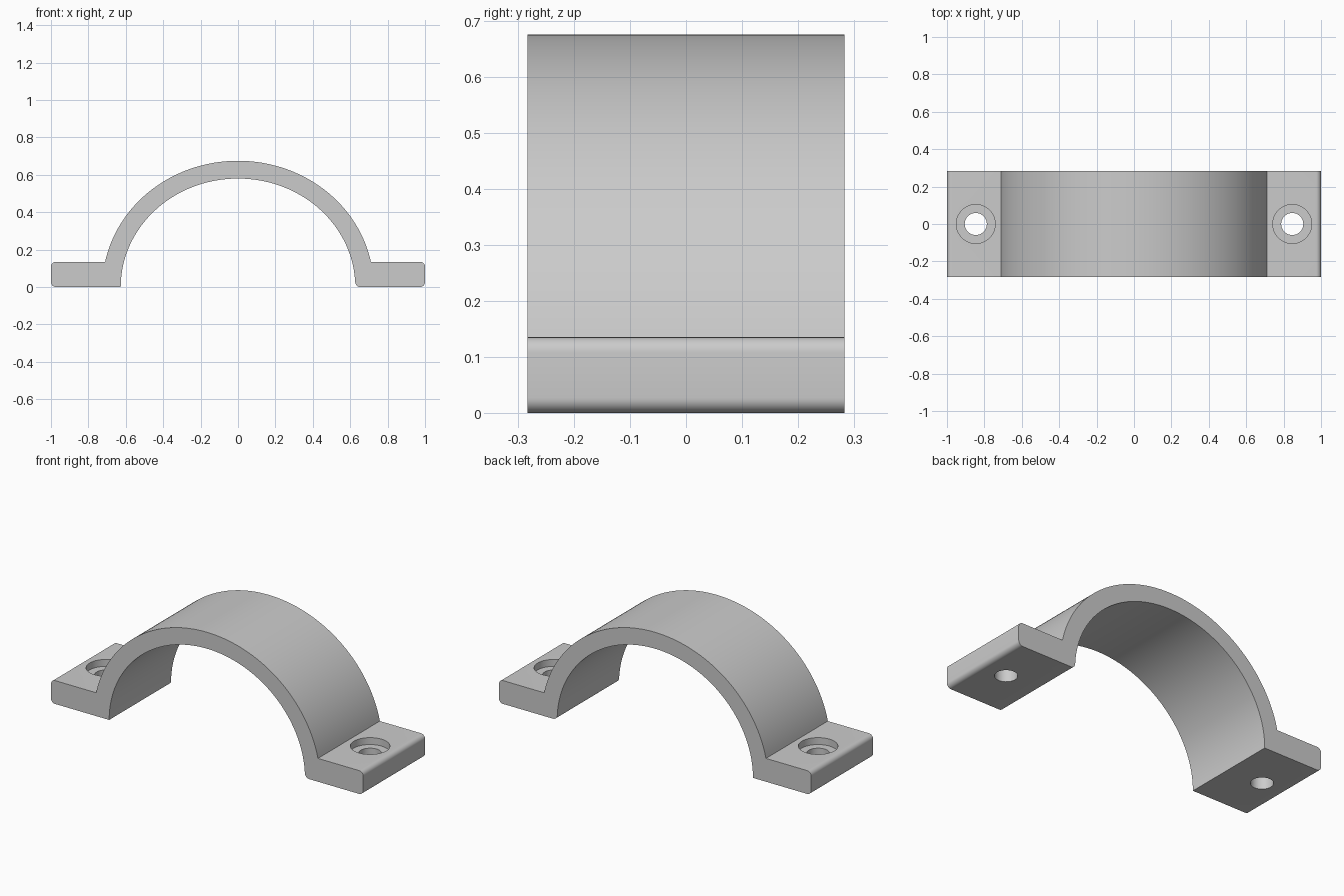
import bpy, bmesh
from math import sin, cos, pi, asin, radians

if "Cube" in bpy.data.objects:
    bpy.data.objects.remove(bpy.data.objects["Cube"], do_unlink=True)

HALF_DEPTH = 0.283
FOOT_H = 0.135
FILLET = 0.027
INNER_A, INNER_B = 0.627, 0.58
OUTER_A, OUTER_B = 0.725, 0.675
HOLE_X, HOLE_R = 0.846, 0.059
BORE_R, BORE_DEPTH = 0.104, 0.04

grey = bpy.data.materials.new("light grey")
grey.use_nodes = True
grey.diffuse_color = (0.6, 0.6, 0.6, 1)
grey.node_tree.nodes["Principled BSDF"].inputs["Base Color"].default_value = (0.6, 0.6, 0.6, 1)


def arc(cx, cz, a, b, start, end, steps):
    """Points on an elliptical arc between two angles."""
    angles = [start + (end - start) * i / steps for i in range(steps + 1)]
    return [(cx + a * cos(t), cz + b * sin(t)) for t in angles]


def fillet(cx, cz, start):
    """Quarter-round corner, counter-clockwise."""
    return arc(cx, cz, FILLET, FILLET, start, start + pi / 2, 8)


# Cross-section: right foot, outer arch, left foot, inner arch
low, high, side = FILLET, FOOT_H - FILLET, 1 - FILLET
join = asin(FOOT_H / OUTER_B)
inner_start = asin(FILLET / INNER_B)
profile = fillet(side, low, -pi / 2) + fillet(side, high, 0)
profile += arc(0, 0, OUTER_A, OUTER_B, join, pi - join, 96)
profile += fillet(-side, high, pi / 2) + fillet(-side, low, pi)
profile += arc(0, 0, INNER_A, INNER_B, pi, inner_start, 96)
profile += fillet(INNER_A + FILLET, low, pi)[1:]

# Extrude the cross-section along y
bm = bmesh.new()
face = bm.faces.new([bm.verts.new((x, -HALF_DEPTH, z)) for x, z in profile])
extruded = bmesh.ops.extrude_face_region(bm, geom=[face])["geom"]
bmesh.ops.translate(bm, vec=(0, 2 * HALF_DEPTH, 0),
                    verts=[v for v in extruded if isinstance(v, bmesh.types.BMVert)])
bmesh.ops.recalc_face_normals(bm, faces=bm.faces)
mesh = bpy.data.meshes.new("clamp_strap")
bm.to_mesh(mesh)
bm.free()
strap = bpy.data.objects.new("clamp_strap", mesh)
bpy.context.collection.objects.link(strap)
mesh.materials.append(grey)


def drill(x, radius, bottom):
    """Cut a round hole from above down to the given height."""
    top = FOOT_H + 0.05
    bpy.ops.mesh.primitive_cylinder_add(vertices=48, radius=radius, depth=top - bottom,
                                        location=(x, 0, (top + bottom) / 2))
    cutter = bpy.context.object
    cutter.name = "hole_cutter"
    cutter.hide_render = True
    cutter.data.materials.append(grey)
    cut = strap.modifiers.new("hole", 'BOOLEAN')
    cut.operation = 'DIFFERENCE'
    cut.solver = 'EXACT'
    cut.object = cutter
    bpy.context.view_layer.objects.active = strap
    bpy.ops.object.modifier_apply(modifier=cut.name)
    bpy.data.objects.remove(cutter, do_unlink=True)


# Counterbored screw holes in both feet
for sign in (-1, 1):
    drill(sign * HOLE_X, BORE_R, FOOT_H - BORE_DEPTH)
    drill(sign * HOLE_X, HOLE_R, -0.05)

bpy.ops.object.select_all(action='DESELECT')
strap.select_set(True)
bpy.context.view_layer.objects.active = strap
bpy.ops.object.shade_smooth_by_angle(angle=radians(30))
